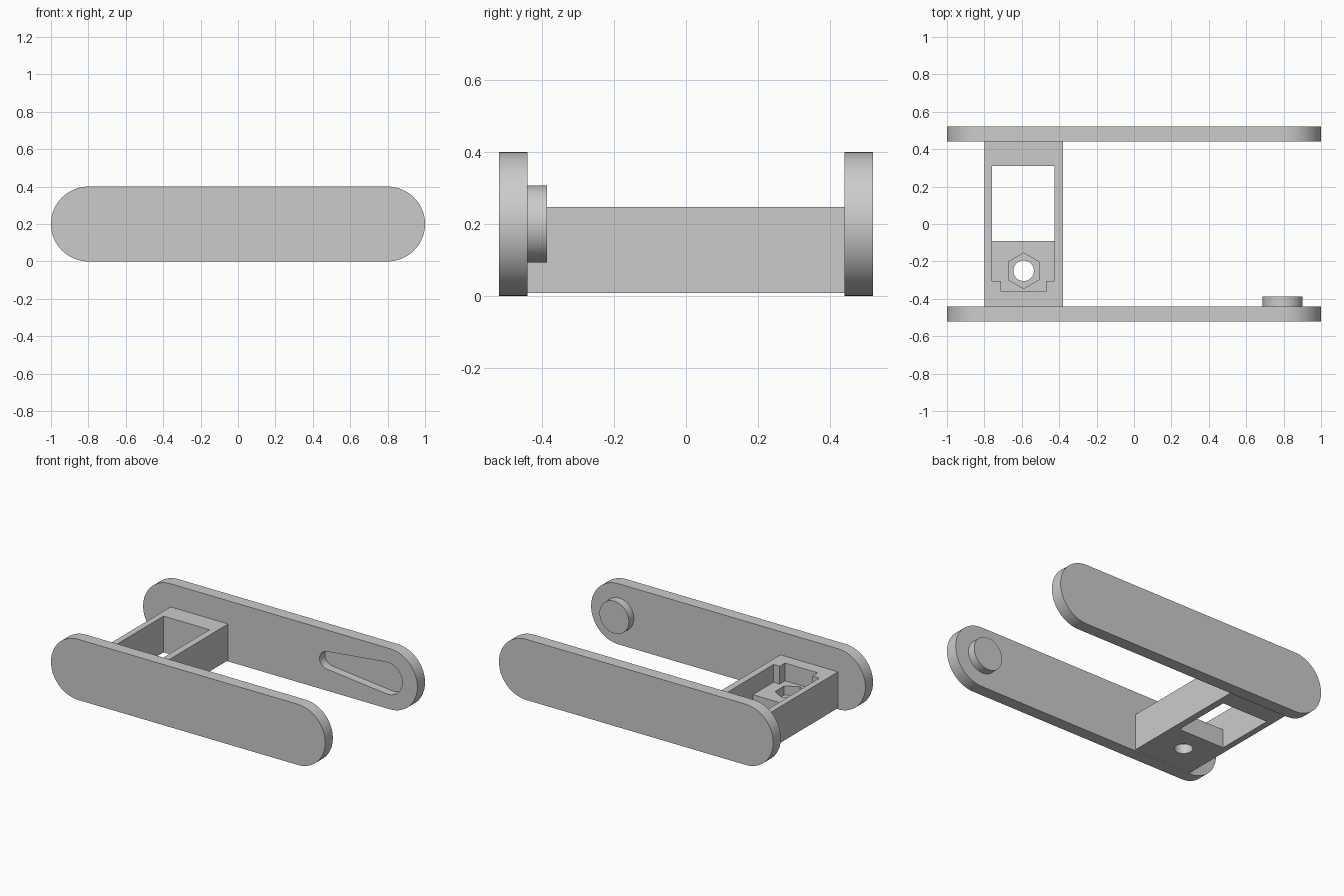
import bpy, bmesh
from math import sin, cos, pi, acos, radians
from mathutils import Vector

cube = bpy.data.objects.get("Cube")
if cube:
    bpy.data.objects.remove(cube)

grey = bpy.data.materials.new("light grey")
grey.use_nodes = True
grey.diffuse_color = (0.6, 0.6, 0.6, 1)
grey.node_tree.nodes["Principled BSDF"].inputs["Base Color"].default_value = (0.6, 0.6, 0.6, 1)


def arc(cx, cy, r, start, end, n):
    """Points on an arc, both ends included."""
    return [(cx + r * cos(start + (end - start) * i / n),
             cy + r * sin(start + (end - start) * i / n)) for i in range(n + 1)]


def ring(cx, cy, r, n, start=0.0):
    return arc(cx, cy, r, start, start + 2 * pi, n)[:-1]


def rounded_link(x1, r1, x2, r2, z):
    """Two end circles joined by their tangent lines."""
    a = acos((r1 - r2) / (x2 - x1))
    return arc(x2, z, r2, -a, a, 32) + arc(x1, z, r1, a, 2 * pi - a, 32)


def prism(name, outline, low, high, axis):
    """Extrude an outline along z, or an x-z outline along y."""
    bm = bmesh.new()
    place = (lambda p: (p[0], p[1], low)) if axis == "z" else (lambda p: (p[0], low, p[1]))
    step = Vector((0, 0, high - low)) if axis == "z" else Vector((0, high - low, 0))
    face = bm.faces.new([bm.verts.new(place(p)) for p in outline])
    moved = bmesh.ops.extrude_face_region(bm, geom=[face], use_keep_orig=True)["geom"]
    bmesh.ops.translate(bm, vec=step, verts=[v for v in moved if isinstance(v, bmesh.types.BMVert)])
    bmesh.ops.recalc_face_normals(bm, faces=bm.faces)
    mesh = bpy.data.meshes.new(name)
    bm.to_mesh(mesh)
    bm.free()
    mesh.materials.append(grey)
    ob = bpy.data.objects.new(name, mesh)
    bpy.context.collection.objects.link(ob)
    return ob


def activate(ob):
    bpy.ops.object.select_all(action="DESELECT")
    ob.select_set(True)
    bpy.context.view_layer.objects.active = ob


def cut(ob, cutter):
    """Subtract the cutter and remove it."""
    activate(ob)
    mod = ob.modifiers.new("cut", "BOOLEAN")
    mod.operation = "DIFFERENCE"
    mod.solver = "EXACT"
    mod.object = cutter
    bpy.ops.object.modifier_apply(modifier=mod.name)
    bpy.data.objects.remove(cutter)


def box(x1, x2, y1, y2):
    return [(x1, y1), (x2, y1), (x2, y2), (x1, y2)]


# Side plates with round ends
plate = rounded_link(-0.8, 0.2, 0.8, 0.2, 0.2)
front_plate = prism("front_plate", plate, -0.52, -0.44, "y")
back_plate = prism("back_plate", plate, 0.44, 0.52, "y")

# Tapered pocket in the inner face of the back plate
cut(back_plate, prism("pocket_cutter", rounded_link(0.345, 0.058, 0.785, 0.105, 0.2), 0.385, 0.495, "y"))

# Round peg on the inner face of the front plate
peg = prism("peg", ring(0.795, 0.2, 0.107, 64), -0.45, -0.387, "y")

# Bridge between the plates
bridge = prism("bridge", box(-0.8, -0.38, -0.44, 0.44), 0.008, 0.247, "z")

# Open window, then the stepped tray, nut recess and bolt hole
shelf = 0.13
cut(bridge, prism("window_cutter", box(-0.76, -0.425, -0.09, 0.31), -0.1, 0.4, "z"))
tray = [(-0.76, -0.305), (-0.71, -0.305), (-0.71, -0.36), (-0.47, -0.36),
        (-0.47, -0.305), (-0.425, -0.305), (-0.425, 0.1), (-0.76, 0.1)]
cut(bridge, prism("tray_cutter", tray, shelf, 0.4, "z"))
cut(bridge, prism("nut_cutter", ring(-0.59, -0.25, 0.095, 6, pi / 2), 0.07, 0.2, "z"))
cut(bridge, prism("bolt_cutter", ring(-0.59, -0.25, 0.055, 40), -0.1, 0.2, "z"))

# Smooth round edges, keep corners sharp
for ob in (front_plate, back_plate, peg, bridge):
    activate(ob)
    bpy.ops.object.shade_smooth_by_angle(angle=radians(30))
